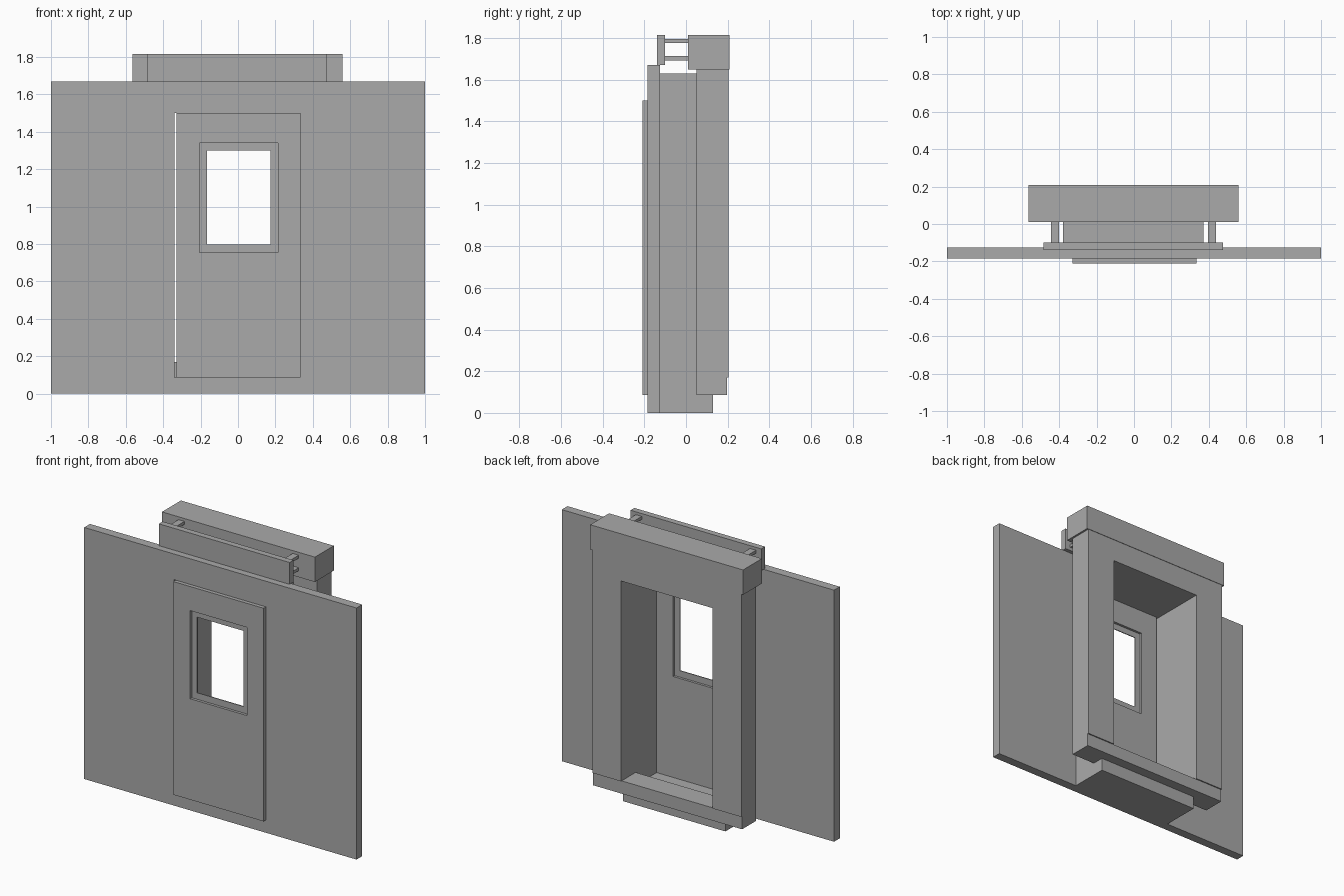
import bpy
import bmesh

cube = bpy.data.objects.get("Cube")
if cube:
    bpy.data.objects.remove(cube, do_unlink=True)

grey = bpy.data.materials.new("plain_grey")
grey.use_nodes = True
grey.diffuse_color = (0.4, 0.4, 0.4, 1)
grey.node_tree.nodes["Principled BSDF"].inputs["Base Color"].default_value = grey.diffuse_color


def finish(name, bm):
    bmesh.ops.recalc_face_normals(bm, faces=bm.faces)
    mesh = bpy.data.meshes.new(name)
    bm.to_mesh(mesh)
    bm.free()
    mesh.materials.append(grey)
    obj = bpy.data.objects.new(name, mesh)
    bpy.context.collection.objects.link(obj)
    return obj


def corners(rect):
    x0, x1, z0, z1 = rect
    return [(x0, z0), (x1, z0), (x1, z1), (x0, z1)]


def prism(name, outline, y0, y1):
    """Extrude an x-z outline from y0 to y1."""
    bm = bmesh.new()
    face = bm.faces.new([bm.verts.new((x, y0, z)) for x, z in outline])
    ext = bmesh.ops.extrude_face_region(bm, geom=[face], use_keep_orig=True)
    moved = [v for v in ext["geom"] if isinstance(v, bmesh.types.BMVert)]
    bmesh.ops.translate(bm, verts=moved, vec=(0, y1 - y0, 0))
    return finish(name, bm)


def box(name, rect, y0, y1):
    return prism(name, corners(rect), y0, y1)


def panel(name, outer, hole, y0, y1):
    """Rectangular slab with a rectangular hole."""
    bm = bmesh.new()
    loops = [[bm.verts.new((x, y, z)) for x, z in corners(r)]
             for r, y in ((outer, y0), (hole, y0), (hole, y1), (outer, y1))]
    for a, b in zip(loops, loops[1:] + loops[:1]):
        for i in range(4):
            j = (i + 1) % 4
            bm.faces.new((a[i], a[j], b[j], b[i]))
    return finish(name, bm)


FLOOR, HEAD = 0.085, 1.5
LEFT, RIGHT = -0.34, 0.335
SILL, LINTEL = 0.17, 1.65
doorway = (LEFT, RIGHT, FLOOR, HEAD)

# Wall with doorway and the passage lining behind it
panel("wall", (-1, 1, 0, 1.67), doorway, -0.185, -0.125)
panel("passage_lining", (-0.38, 0.372, 0, 1.63), doorway, -0.125, 0.05)
box("threshold", (-0.38, 0.372, 0, FLOOR), 0.05, 0.13)

# Door leaf with recessed window frame
window = (-0.205, 0.214, 0.755, 1.34)
panel("door", (-0.328, RIGHT, FLOOR, HEAD), window, -0.21, -0.17)
panel("window_frame", window, (-0.165, 0.174, 0.798, 1.3), -0.192, -0.186)

# Rear portal: jambs and lintel, sill, and header box
out_l, out_r = -0.55, 0.545
prism("rear_portal", [(out_l, SILL), (LEFT, SILL), (LEFT, HEAD), (RIGHT, HEAD),
                      (RIGHT, SILL), (out_r, SILL), (out_r, LINTEL), (out_l, LINTEL)],
      0.05, 0.205)
box("rear_sill", (out_l, out_r, FLOOR, SILL), 0.05, 0.197)
box("header_box", (-0.565, 0.558, LINTEL, 1.815), 0.01, 0.208)

# Rail above the wall, held by two pairs of rods
box("top_rail", (-0.483, 0.477, 1.67, 1.815), -0.14, -0.1)
for side, x in (("right", -0.422), ("left", 0.417)):
    for level, z in (("lower", 1.703), ("upper", 1.786)):
        box(f"{level}_{side}_rod", (x - 0.022, x + 0.022, z - 0.01, z + 0.01), -0.1, 0.01)
